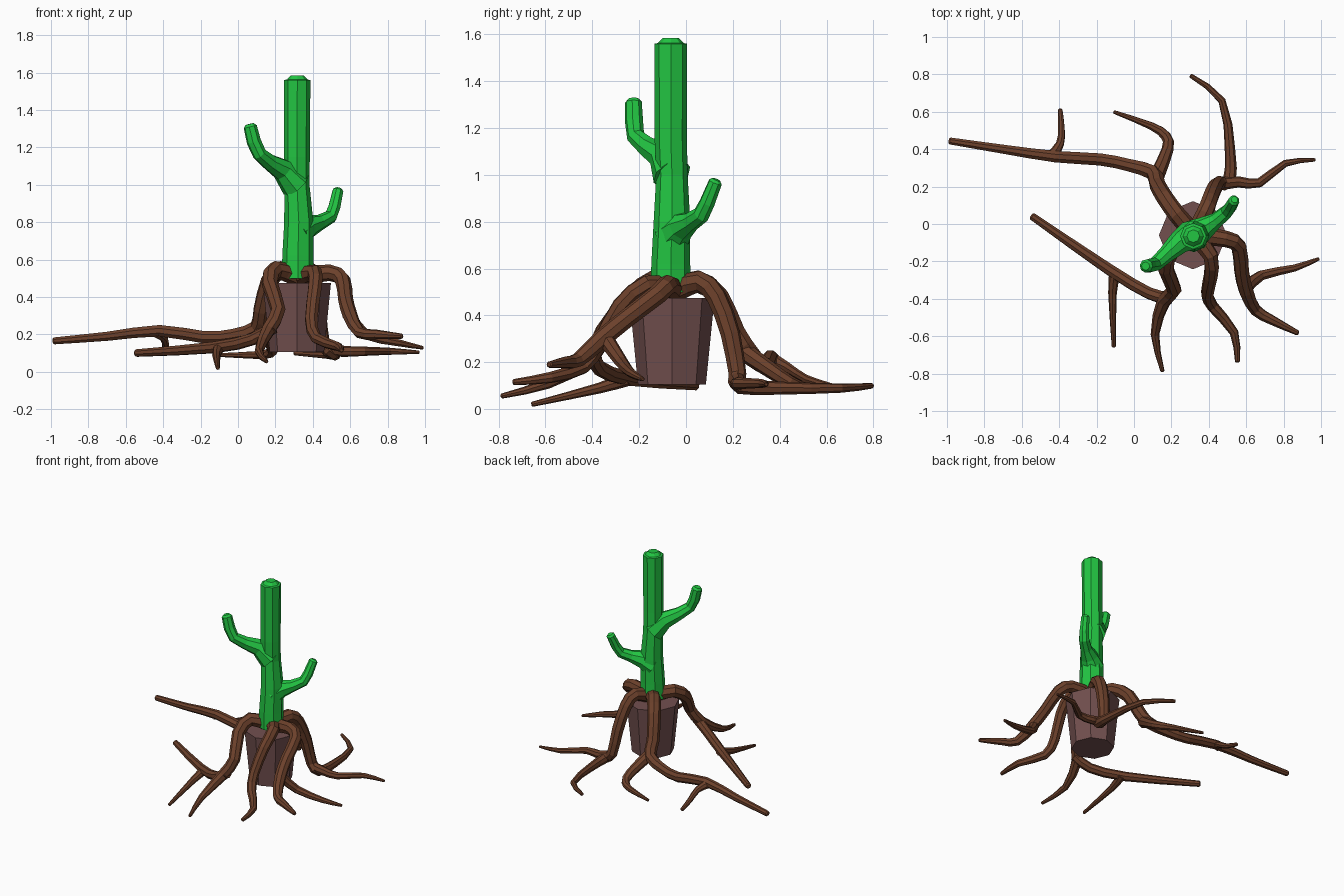
import bpy, bmesh, math
from mathutils import Vector


def material(name, rgb):
    m = bpy.data.materials.new(name)
    m.diffuse_color = (*rgb, 1)
    return m


GREEN = material("cactus green", (0.016, 0.56, 0.055))
BROWN = material("root brown", (0.15, 0.052, 0.024))
CLAY = material("pot clay", (0.17, 0.08, 0.078))


def smooth_path(pts, steps):
    """Catmull-Rom through (x, y, z, radius) points."""
    p = [Vector(q) for q in pts]
    p = [2 * p[0] - p[1]] + p + [2 * p[-1] - p[-2]]
    out = []
    for i in range(1, len(p) - 2):
        a, b, c, d = p[i - 1:i + 3]
        for s in range(steps):
            t = s / steps
            out.append(0.5 * (2 * b + (c - a) * t + (2 * a - 5 * b + 4 * c - d) * t * t
                              + (3 * b - a - 3 * c + d) * t ** 3))
    return out + [p[-2]]


def tube(bm, pts, sides=8, steps=2):
    """Flat-faced tapering limb with a blunt rounded tip."""
    path = smooth_path(pts, steps)
    pos = [q.to_3d() for q in path]
    rad = [q[3] for q in path]
    end = (pos[-1] - pos[-2]).normalized()
    pos[-1] = pos[-1] - end * rad[-1] * 0.4
    pos.append(pos[-1] + end * rad[-1] * 0.4)
    rad.append(rad[-1] * 0.62)
    normal, rings = None, []
    for i, c in enumerate(pos):
        t = (pos[min(i + 1, len(pos) - 1)] - pos[max(i - 1, 0)]).normalized()
        if normal is None:
            normal = t.orthogonal()
        normal = (normal - t * normal.dot(t)).normalized()
        side = t.cross(normal)
        rings.append([bm.verts.new(c + rad[i] * (normal * math.cos(a) + side * math.sin(a)))
                      for a in (2 * math.pi * k / sides for k in range(sides))])
    for r0, r1 in zip(rings, rings[1:]):
        for k in range(sides):
            j = (k + 1) % sides
            bm.faces.new((r0[k], r0[j], r1[j], r1[k]))
    bm.faces.new(rings[0][::-1])
    bm.faces.new(rings[-1])


def make(name, mat, limbs, sides=8, steps=2):
    bm = bmesh.new()
    for pts in limbs:
        tube(bm, pts, sides, steps)
    me = bpy.data.meshes.new(name)
    bm.to_mesh(me)
    bm.free()
    me.materials.append(mat)
    ob = bpy.data.objects.new(name, me)
    bpy.context.collection.objects.link(ob)


# Cactus trunk and its two raised arms
make("cactus_trunk", GREEN, [[
    (.32, -.065, .50, .086), (.32, -.065, .62, .083), (.325, -.06, .80, .078),
    (.315, -.06, 1.0, .067), (.315, -.065, 1.15, .069), (.317, -.065, 1.56, .07),
    (.317, -.065, 1.585, .055)]], steps=1)
make("cactus_arm_left", GREEN, [[
    (.31, -.06, 1.00, .085), (.24, -.10, 1.08, .062), (.17, -.165, 1.12, .045),
    (.115, -.215, 1.165, .039), (.085, -.222, 1.23, .039), (.062, -.225, 1.325, .036)]], steps=1)
make("cactus_arm_right", GREEN, [[
    (.32, -.06, .74, .085), (.38, -.02, .78, .062), (.44, .02, .80, .042),
    (.495, .065, .83, .037), (.515, .09, .88, .034), (.537, .13, .98, .03)]], steps=1)

# Roots: each main limb followed by its forks
make("root_back_left", BROWN, [
    [(.31, -.04, .51, .05), (.23, .05, .545, .048), (.165, .14, .48, .046), (.125, .21, .33, .044),
     (.10, .275, .235, .042), (-.03, .315, .195, .036), (-.18, .345, .185, .035),
     (-.42, .36, .22, .033), (-.70, .40, .19, .026), (-.99, .445, .165, .02)],
    [(.115, .24, .25, .042), (.18, .40, .14, .032), (.17, .47, .10, .028),
     (.09, .525, .09, .021), (-.11, .60, .09, .01)],
    [(-.44, .36, .215, .033), (-.395, .43, .18, .022), (-.388, .51, .13, .018), (-.395, .615, .10, .013)]])
make("root_back_right", BROWN, [
    [(.33, -.04, .51, .05), (.38, .06, .545, .046), (.405, .13, .48, .044), (.43, .19, .32, .042),
     (.455, .22, .15, .038), (.51, .23, .10, .036), (.513, .40, .09, .028),
     (.47, .66, .09, .02), (.30, .795, .10, .012)],
    [(.46, .215, .13, .036), (.56, .225, .11, .03), (.67, .22, .11, .025),
     (.81, .325, .11, .019), (.97, .343, .105, .009)]])
make("root_right", BROWN, [
    [(.34, -.06, .51, .05), (.49, -.08, .53, .044), (.56, -.12, .49, .042), (.575, -.25, .39, .04),
     (.60, -.36, .30, .04), (.65, -.46, .21, .032), (.74, -.515, .20, .026), (.88, -.585, .19, .014)],
    [(.59, -.35, .31, .036), (.68, -.275, .20, .028), (.86, -.235, .155, .02), (.99, -.185, .128, .01)]])
make("root_front", BROWN, [
    [(.33, -.07, .51, .05), (.41, -.17, .53, .042), (.41, -.28, .44, .038), (.392, -.37, .28, .035),
     (.42, -.44, .18, .031), (.535, -.58, .135, .024), (.553, -.74, .115, .013)]])
make("root_front_left", BROWN, [
    [(.31, -.07, .51, .05), (.20, -.14, .545, .048), (.17, -.24, .47, .043), (.215, -.35, .33, .04),
     (.16, -.41, .22, .038), (.112, -.59, .11, .023), (.153, -.79, .055, .011)],
    [(.19, -.40, .24, .036), (.08, -.37, .175, .033), (-.13, -.245, .13, .032), (-.55, .045, .10, .021)],
    [(-.10, -.25, .13, .032), (-.115, -.37, .09, .023), (-.108, -.66, .02, .011)]])

# Faceted tapering pot
bpy.ops.mesh.primitive_cone_add(vertices=8, radius1=.145, radius2=.182, depth=.37,
                                location=(.315, -.06, .29))
pot = bpy.context.object
pot.name = "pot"
pot.data.materials.append(CLAY)
